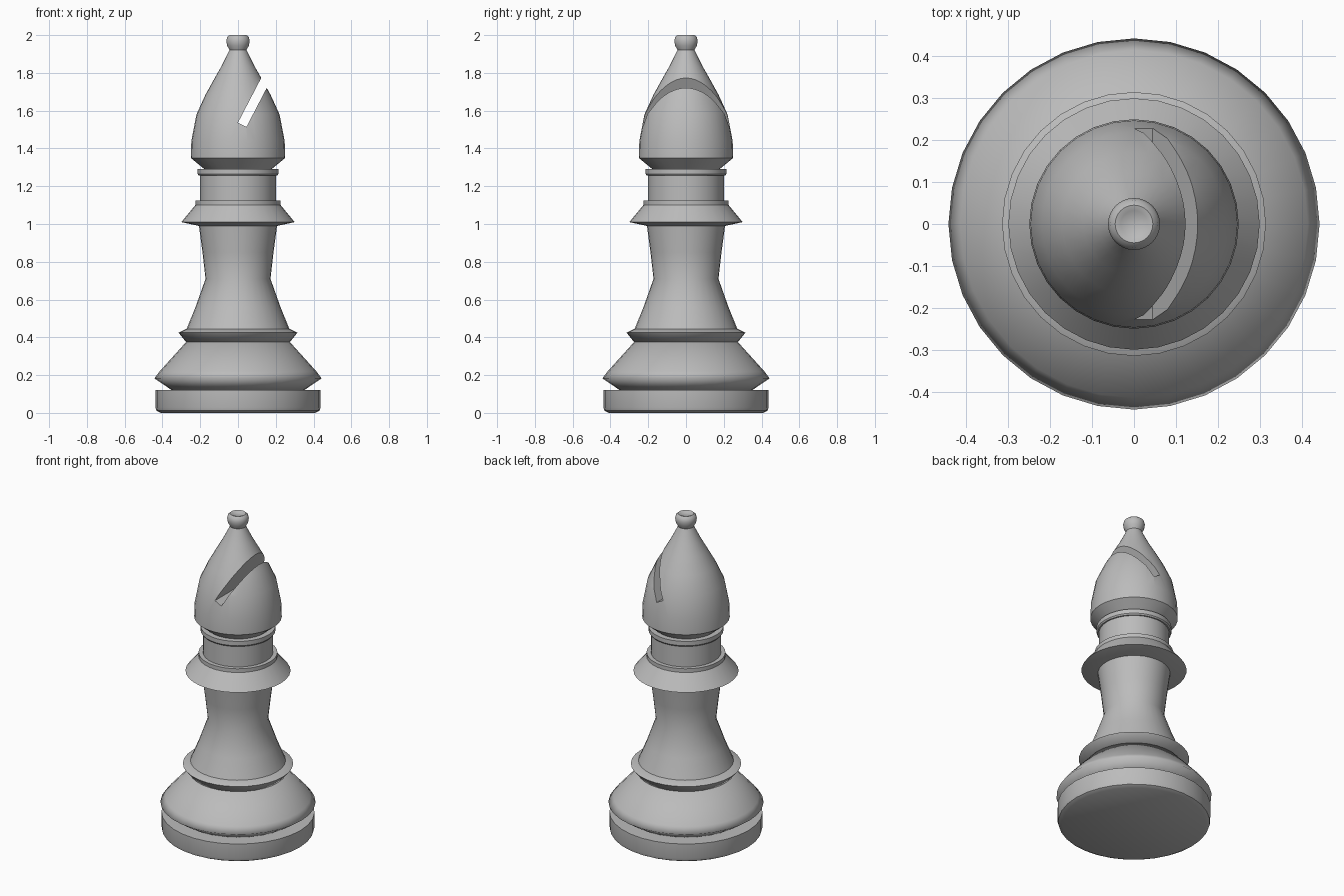
import bpy, bmesh, math
from mathutils import Vector

if "Cube" in bpy.data.objects:
    bpy.data.objects.remove(bpy.data.objects["Cube"], do_unlink=True)

SIDES = 32

grey = bpy.data.materials.new("stone grey")
grey.use_nodes = True
COLOUR = (0.5, 0.5, 0.5, 1)
grey.diffuse_color = COLOUR
grey.node_tree.nodes["Principled BSDF"].inputs["Base Color"].default_value = COLOUR


def lathe(name, profile, angle=35):
    """Turn a (radius, height) profile, listed bottom to top, round the z axis."""
    bm = bmesh.new()
    rings = []
    for r, z in profile:
        rings.append([bm.verts.new((r * math.cos(a), r * math.sin(a), z))
                      for a in (math.tau * i / SIDES for i in range(SIDES))])
    for low, high in zip(rings, rings[1:]):
        for i in range(SIDES):
            j = (i + 1) % SIDES
            bm.faces.new((low[i], low[j], high[j], high[i]))
    bm.faces.new(reversed(rings[0]))
    bm.faces.new(rings[-1])
    mesh = bpy.data.meshes.new(name)
    bm.to_mesh(mesh)
    bm.free()
    mesh.materials.append(grey)
    obj = bpy.data.objects.new(name, mesh)
    bpy.context.collection.objects.link(obj)
    smooth(obj, angle)
    return obj


def smooth(obj, angle):
    bpy.ops.object.select_all(action="DESELECT")
    obj.select_set(True)
    bpy.context.view_layer.objects.active = obj
    bpy.ops.object.shade_smooth_by_angle(angle=math.radians(angle))


# Foot disc and the narrow groove above it
lathe("foot_disc", [(0.41, 0), (0.432, 0.012), (0.437, 0.03), (0.437, 0.12)])

# Bell-shaped lower body, its upper rim and the waisted stem
lathe("lower_body", [(0.35, 0.12), (0.443, 0.183), (0.415, 0.22), (0.275, 0.375)], 100)
lathe("body_rim", [(0.275, 0.375), (0.315, 0.425), (0.272, 0.445)], 60)
lathe("stem", [(0.272, 0.445), (0.225, 0.56), (0.172, 0.71), (0.188, 0.85), (0.208, 1.0)])

# Flared collar, neck and neck rings
lathe("flared_collar", [(0.208, 0.99), (0.30, 1.01), (0.222, 1.105)])
lathe("lower_neck_ring", [(0.225, 1.1), (0.225, 1.125)])
lathe("neck", [(0.2, 1.12), (0.2, 1.26)])
lathe("upper_neck_ring", [(0.208, 1.257), (0.214, 1.265), (0.214, 1.292)])

# Pointed head, with a slanted slot cut through it
head = lathe("head", [(0.18, 1.292), (0.25, 1.35), (0.247, 1.44), (0.22, 1.58),
                      (0.172, 1.685), (0.122, 1.775), (0.085, 1.84), (0.055, 1.9),
                      (0.044, 1.925)])
tilt = math.atan2(0.125, 0.24)
along = Vector((math.sin(tilt), 0, math.cos(tilt)))
bpy.ops.mesh.primitive_cube_add(size=1, location=Vector((0.022, 0, 1.525)) + along * 0.3,
                                rotation=(0, tilt, 0))
cutter = bpy.context.object
cutter.name = "slot_cutter"
cutter.scale = (0.05, 1, 0.6)
cutter.hide_render = True
cutter.data.materials.append(grey)
cut = head.modifiers.new("slot", "BOOLEAN")
cut.operation = "DIFFERENCE"
cut.solver = "EXACT"
cut.object = cutter
bpy.context.view_layer.objects.active = head
bpy.ops.object.modifier_apply(modifier=cut.name)
bpy.data.objects.remove(cutter, do_unlink=True)
smooth(head, 35)

# Finial knob with a shallow dimple on top
lathe("finial", [(0.044, 1.92), (0.058, 1.945), (0.062, 1.97), (0.057, 1.99),
                 (0.045, 2.0), (0.032, 1.997), (0.024, 1.992)], 50)
